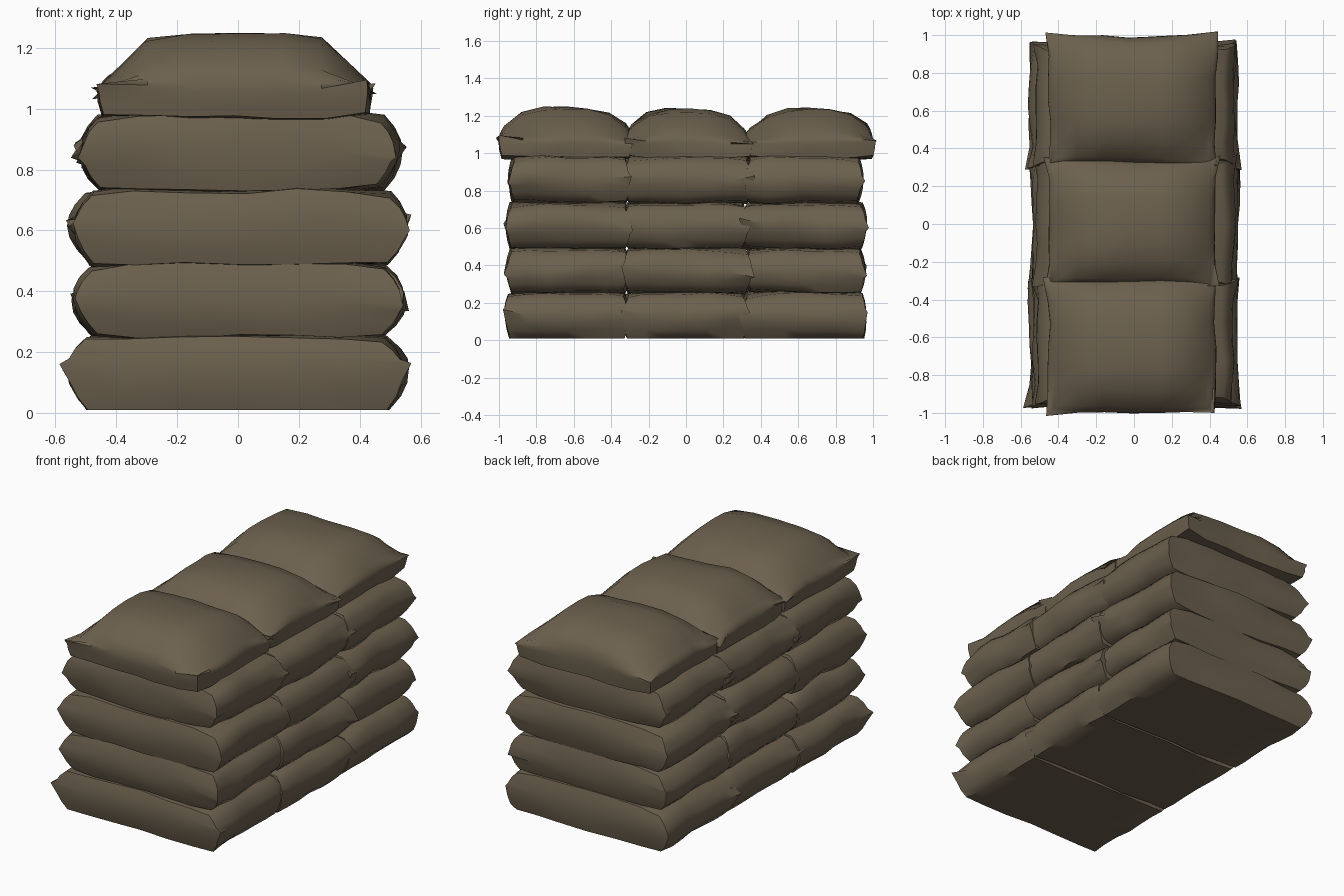
import bpy, bmesh, math, random
from mathutils import Vector, noise

if "Cube" in bpy.data.objects:
    bpy.data.objects.remove(bpy.data.objects["Cube"])

random.seed(4)
canvas = bpy.data.materials.new("olive_brown_canvas")
canvas.diffuse_color = (0.15, 0.118, 0.076, 1)
canvas.use_nodes = True
canvas.node_tree.nodes["Principled BSDF"].inputs["Base Color"].default_value = canvas.diffuse_color


def bag(name, x0, x1, y0, y1, z0, z1, top=False, base=False, peak=0.0):
    """Pillow-shaped bag: a subdivided box with bulged sides, pinched ends and wrinkles."""
    bm = bmesh.new()
    bmesh.ops.create_cube(bm, size=2)
    bmesh.ops.subdivide_edges(bm, edges=bm.edges[:], cuts=5, use_grid_fill=True)
    hx, hy, hz = (x1 - x0) / 2, (y1 - y0) / 2, (z1 - z0) / 2
    cx, cy = (x0 + x1) / 2, (y0 + y1) / 2
    shift = Vector((random.uniform(0, 50), random.uniform(0, 50), random.uniform(0, 50)))
    for v in bm.verts:
        u, s, w = v.co
        # sides bulge at mid height, ends pinch in at top and bottom
        seam = -0.33 if top else 0.0
        d = abs(w - seam) / (1 + abs(seam))
        px = u * (1 - 0.11 * d ** 2 * abs(u) ** 3)
        py = s * (1 - (0.10 if top else 0.07) * d ** 2 * abs(s) ** 3)
        # cushion crown: stronger on the top layer
        if top and w > -0.4:
            k = (w + 0.33) / 1.33
            drop = 0.62 * abs(u) ** 5 + 0.50 * max(0, abs(s) ** 3 - 0.1 * peak * s)
            h = z0 + (z1 - z0) * (0.33 + 0.67 * k * (1 - min(drop, 0.85)))
        elif w < 0:
            edge = 0.0 if base else 0.10 * abs(u) ** 4 + 0.06 * abs(s) ** 4
            h = (z0 + z1) / 2 + hz * w * (1 - edge)
        else:
            edge = 0.16 * abs(u) ** 4 + 0.10 * abs(s) ** 4
            h = (z0 + z1) / 2 + hz * w * (1 - edge)
        p = Vector((cx + px * hx, cy + py * hy, h))
        # cloth folds
        n = noise.noise_vector(p * 4.5 + shift)
        p += Vector((n.x * 0.025, n.y * 0.018, n.z * 0.018))
        if base and w < -0.99:
            p.z = z0
        # sewn corner ears
        if abs(u) > 0.99 and abs(s) > 0.99 and abs(w) < 0.1:
            p.x += math.copysign(random.uniform(-0.01, 0.03), u)
            p.y += math.copysign(random.uniform(-0.02, 0.015), s)
            p.z += random.uniform(-0.03, 0.03)
        v.co = p
    me = bpy.data.meshes.new(name)
    bm.to_mesh(me)
    bm.free()
    me.materials.append(canvas)
    ob = bpy.data.objects.new(name, me)
    bpy.context.collection.objects.link(ob)
    bpy.ops.object.select_all(action='DESELECT')
    ob.select_set(True)
    bpy.context.view_layer.objects.active = ob
    bpy.ops.object.shade_smooth_by_angle(angle=math.radians(50))


# layers: bottom z, top z, half width, half length
layers = [(0.01, 0.265, 0.545, 0.965), (0.245, 0.50, 0.535, 0.955),
          (0.48, 0.745, 0.54, 0.96), (0.725, 0.995, 0.522, 0.945)]
for i, (z0, z1, hw, hl) in enumerate(layers):
    a = -0.31 + random.uniform(-0.02, 0.02)
    b = 0.33 + random.uniform(-0.02, 0.02)
    for j, (y0, y1) in enumerate([(-hl, a + 0.015), (a - 0.015, b + 0.015), (b - 0.015, hl)]):
        dx = random.uniform(-0.01, 0.01)
        bag(f"sandbag_layer{i + 1}_{j + 1}", dx - hw, dx + hw, y0, y1, z0, z1, base=(i == 0))

# narrower domed top layer
for j, (y0, y1, z1, pk) in enumerate([(-1.0, -0.29, 1.245, 0), (-0.32, 0.345, 1.235, -1), (0.315, 1.0, 1.24, 1)]):
    bag(f"sandbag_top_{j + 1}", -0.455, 0.435, y0, y1, 0.965, z1, top=True, peak=pk)
